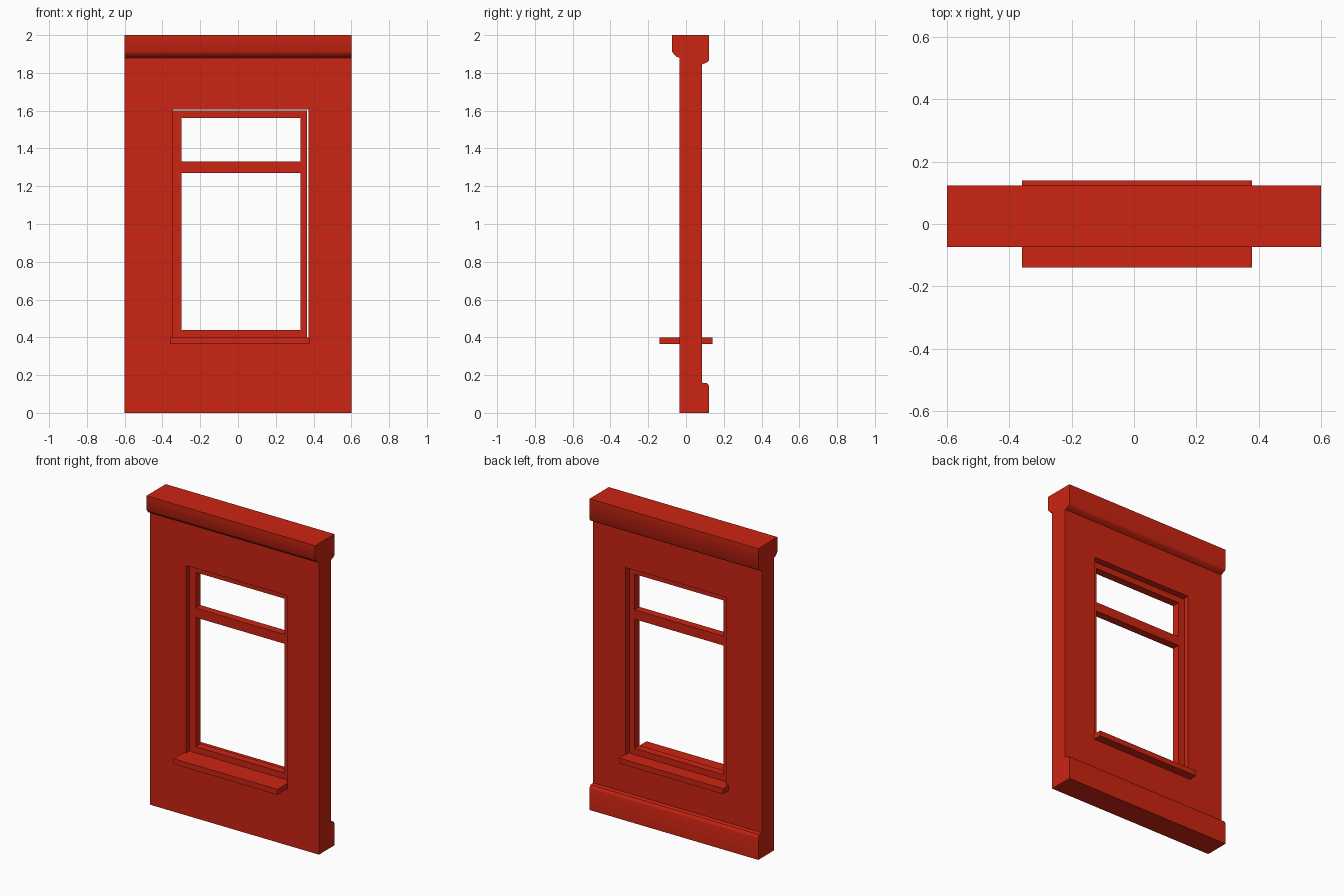
import bpy, bmesh

cube = bpy.data.objects.get("Cube")
if cube:
    bpy.data.objects.remove(cube, do_unlink=True)

RED = (0.6, 0.018, 0.006, 1)
paint = bpy.data.materials.new("red_paint")
paint.use_nodes = True
paint.diffuse_color = RED
paint.node_tree.nodes["Principled BSDF"].inputs["Base Color"].default_value = RED

FRONT, BACK, HALF = -0.035, 0.085, 0.6   # wall planes and half width


def finish(name, bm):
    bmesh.ops.recalc_face_normals(bm, faces=bm.faces)
    mesh = bpy.data.meshes.new(name)
    bm.to_mesh(mesh)
    bm.free()
    mesh.materials.append(paint)
    obj = bpy.data.objects.new(name, mesh)
    bpy.context.collection.objects.link(obj)
    return obj


def extrude(bm, faces, offset):
    out = bmesh.ops.extrude_face_region(bm, geom=faces)["geom"]
    verts = [g for g in out if isinstance(g, bmesh.types.BMVert)]
    bmesh.ops.translate(bm, verts=verts, vec=offset)


def panel(name, xs, zs, holes, y0, y1):
    """Upright slab on a grid of x and z lines, leaving out the hole cells."""
    bm = bmesh.new()
    grid = [[bm.verts.new((x, y0, z)) for z in zs] for x in xs]
    faces = []
    for i in range(len(xs) - 1):
        for j in range(len(zs) - 1):
            if (i, j) not in holes:
                faces.append(bm.faces.new((grid[i][j], grid[i + 1][j],
                                           grid[i + 1][j + 1], grid[i][j + 1])))
    extrude(bm, faces, (0, y1 - y0, 0))
    return finish(name, bm)


def moulding(name, profile, x0=-HALF, x1=HALF):
    """Sweep a (y, z) profile along x."""
    bm = bmesh.new()
    face = bm.faces.new([bm.verts.new((x0, y, z)) for y, z in profile])
    extrude(bm, [face], (x1 - x0, 0, 0))
    obj = finish(name, bm)
    bpy.ops.object.select_all(action='DESELECT')
    obj.select_set(True)
    bpy.context.view_layer.objects.active = obj
    bpy.ops.object.shade_smooth_by_angle(angle=0.7)
    return obj


# Wall with its window opening
panel("wall", [-HALF, -0.345, 0.372, HALF], [0, 0.38, 1.605, 2],
      {(1, 1)}, FRONT, BACK)

# Window frame with a transom bar
panel("window_frame", [-0.345, -0.3, 0.33, 0.365],
      [0.39, 0.44, 1.27, 1.33, 1.6 - 0.04, 1.6],
      {(1, 1), (1, 3)}, 0.0, 0.05)

# Sill running through the wall
panel("window_sill", [-0.36, 0.378], [0.365, 0.4], set(), -0.14, 0.14)

# Mouldings along the top and bottom of the wall
moulding("front_cornice", [(FRONT, 2), (-0.073, 2), (-0.073, 1.912),
                           (-0.066, 1.9), (-0.052, 1.886), (FRONT, 1.88)])
moulding("back_cornice", [(BACK, 2), (0.123, 2), (0.123, 1.868),
                          (0.116, 1.858), (BACK, 1.845)])
moulding("back_skirting", [(BACK, 0), (0.123, 0), (0.123, 0.135),
                           (0.12, 0.147), (0.112, 0.157), (BACK, 0.16)])
